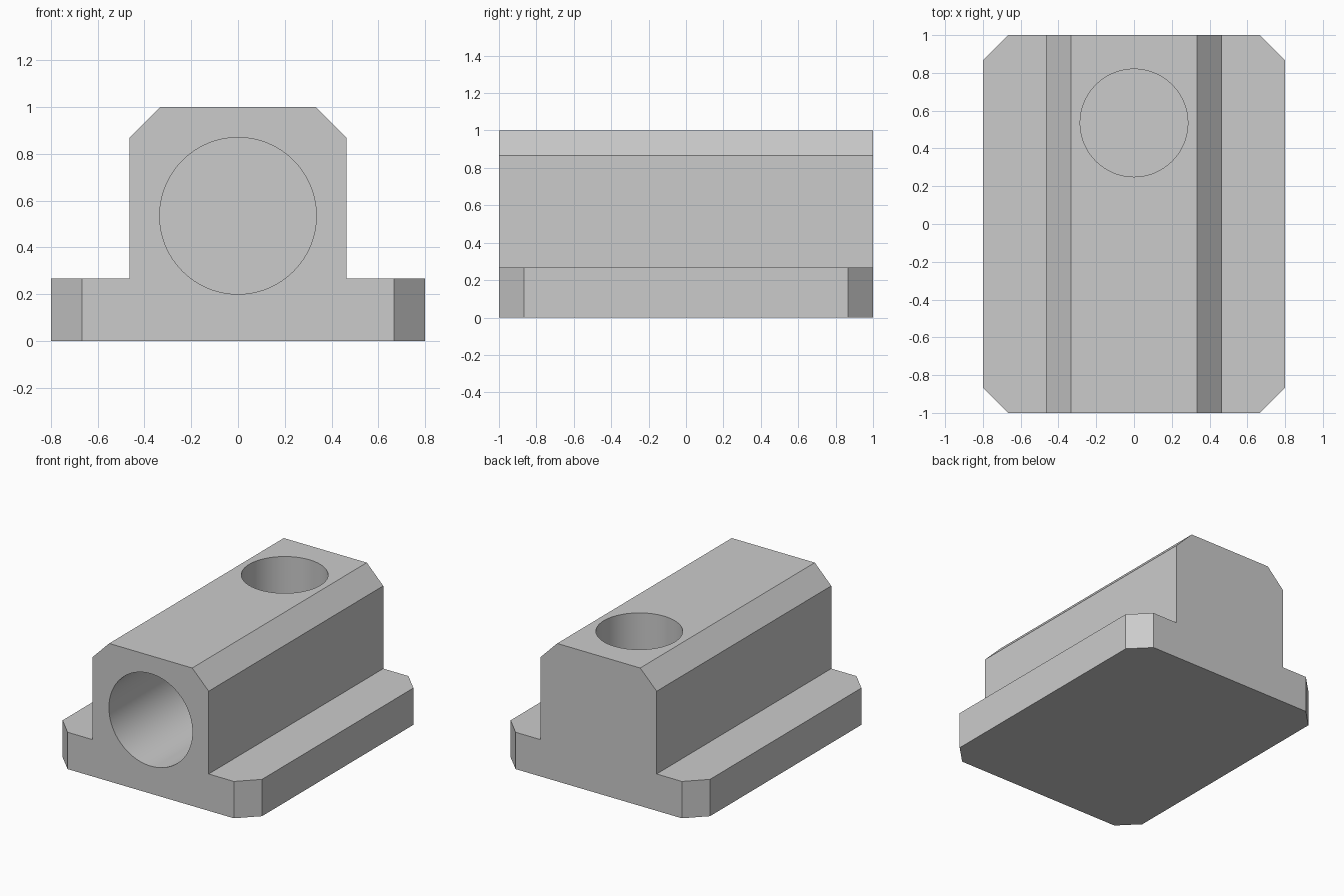
import bpy
import bmesh
import math

old = bpy.data.objects.get("Cube")
if old:
    bpy.data.objects.remove(old, do_unlink=True)

grey = bpy.data.materials.new("plain grey")
grey.use_nodes = True
colour = (0.6, 0.6, 0.6, 1)
grey.diffuse_color = colour
for node in grey.node_tree.nodes:
    if node.type == 'BSDF_PRINCIPLED':
        node.inputs["Base Color"].default_value = colour

HALF_W, HALF_L, CHAMFER = 0.8, 1.0, 0.133

# Flanged block: half profile mirrored, extruded along y
half = [(HALF_W, 0), (HALF_W, 0.267), (0.465, 0.267), (0.465, 0.867), (0.333, 1)]
profile = half + [(-x, z) for x, z in reversed(half)]
bm = bmesh.new()
face = bm.faces.new([bm.verts.new((x, -HALF_L, z)) for x, z in profile])
extruded = bmesh.ops.extrude_face_region(bm, geom=[face])
moved = [v for v in extruded["geom"] if isinstance(v, bmesh.types.BMVert)]
bmesh.ops.translate(bm, verts=moved, vec=(0, 2 * HALF_L, 0))

# Chamfer the four upright corners of the flange
corners = [e for e in bm.edges
           if all(abs(abs(v.co.x) - HALF_W) < 1e-4 for v in e.verts)
           and abs(e.verts[0].co.z - e.verts[1].co.z) > 0.1]
bmesh.ops.bevel(bm, geom=corners, offset=CHAMFER, segments=1, affect='EDGES')
bmesh.ops.recalc_face_normals(bm, faces=bm.faces)
mesh = bpy.data.meshes.new("flanged_block")
bm.to_mesh(mesh)
bm.free()
block = bpy.data.objects.new("flanged_block", mesh)
bpy.context.collection.objects.link(block)
mesh.materials.append(grey)


def drill(name, radius, depth, location, rotation):
    """Cut a flat-bottomed round hole centred on a point of the surface."""
    bpy.ops.mesh.primitive_cylinder_add(vertices=96, radius=radius, depth=2 * depth,
                                        location=location, rotation=rotation)
    cutter = bpy.context.object
    cutter.name = name
    cutter.hide_render = True
    cutter.data.materials.append(grey)
    cut = block.modifiers.new(name, 'BOOLEAN')
    cut.operation = 'DIFFERENCE'
    cut.solver = 'EXACT'
    cut.object = cutter
    bpy.context.view_layer.objects.active = block
    bpy.ops.object.modifier_apply(modifier=cut.name)
    bpy.data.objects.remove(cutter, do_unlink=True)


# Blind bore in the front and blind hole in the top
drill("front_bore", 0.335, 1.0, (0, -HALF_L, 0.535), (math.pi / 2, 0, 0))
drill("top_hole", 0.285, 0.6, (0, 0.535, 1), (0, 0, 0))

# Smooth hole walls, crisp edges elsewhere
bpy.ops.object.select_all(action='DESELECT')
block.select_set(True)
bpy.context.view_layer.objects.active = block
bpy.ops.object.shade_smooth_by_angle(angle=math.radians(30))
